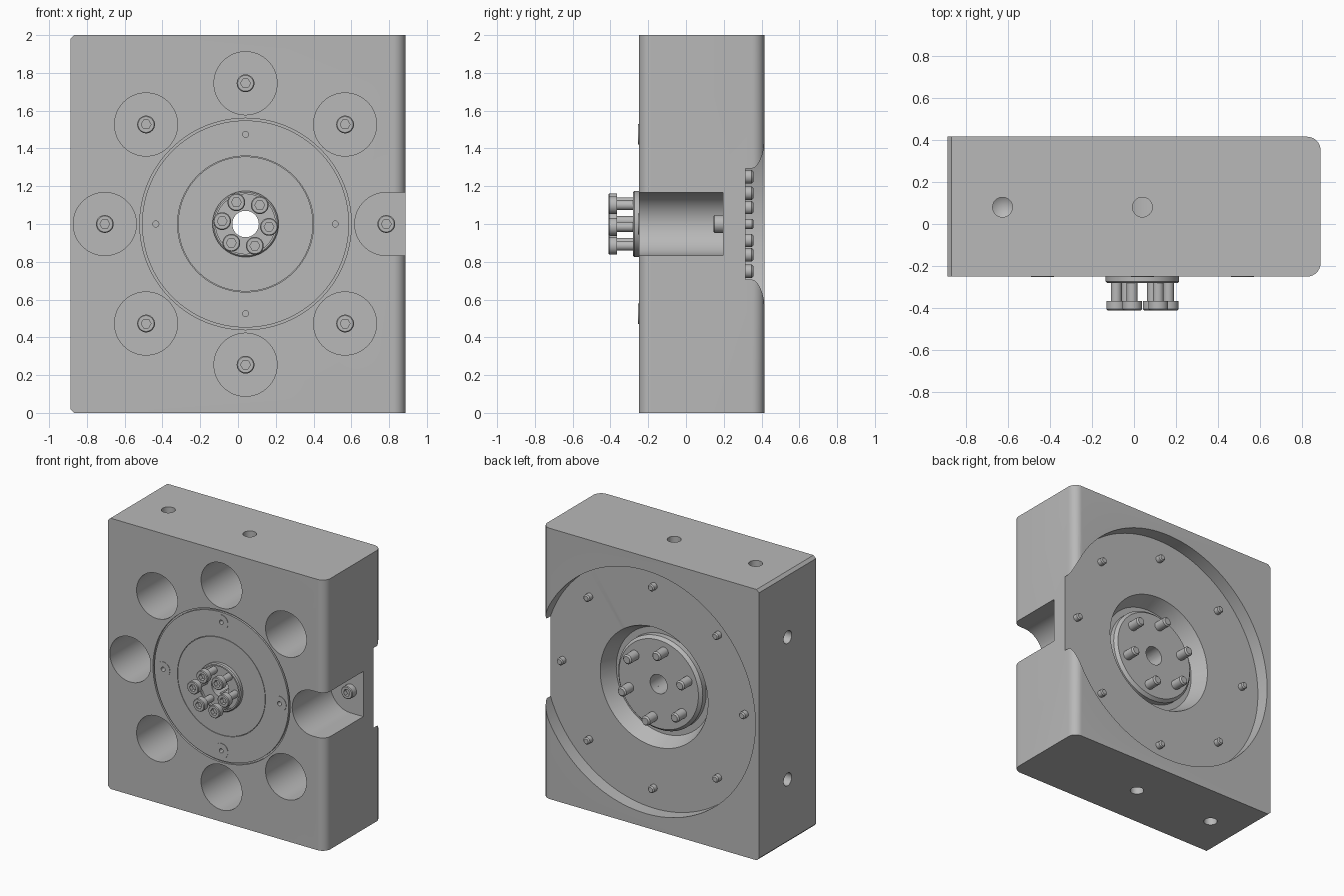
import bpy, bmesh, math
from mathutils import Vector, Matrix

if "Cube" in bpy.data.objects:
    bpy.data.objects.remove(bpy.data.objects["Cube"], do_unlink=True)

grey = bpy.data.materials.new("machined_grey")
grey.use_nodes = True
grey.diffuse_color = (0.48, 0.48, 0.48, 1)
grey.node_tree.nodes["Principled BSDF"].inputs["Base Color"].default_value = (0.48, 0.48, 0.48, 1)

CX, CZ = 0.04, 1.0                 # main axis
HALF, FRONT, BACK = 0.887, -0.25, 0.415
FLOOR, SEAT = 0.315, 0.195         # rear recess floor, bolt hole floor
Y = Vector((0, 1, 0))
parts = []


def add(name, bm):
    mesh = bpy.data.meshes.new(name)
    bmesh.ops.recalc_face_normals(bm, faces=bm.faces)
    bm.to_mesh(mesh)
    bm.free()
    mesh.materials.append(grey)
    obj = bpy.data.objects.new(name, mesh)
    bpy.context.collection.objects.link(obj)
    parts.append(obj)
    return obj


def lathe(name, profile, origin=(CX, 0, CZ), axis=Y, segs=48):
    """Revolve a closed (radius, distance) loop about an axis."""
    bm = bmesh.new()
    rings = []
    for i in range(segs):
        a = math.tau * i / segs
        rings.append([bm.verts.new((r * math.cos(a), r * math.sin(a), t)) for r, t in profile])
    n = len(profile)
    for i in range(segs):
        p, q = rings[i], rings[(i + 1) % segs]
        for j in range(n):
            k = (j + 1) % n
            if profile[j][0] or profile[k][0]:
                bm.faces.new((p[j], p[k], q[k], q[j]))
    bmesh.ops.remove_doubles(bm, verts=bm.verts, dist=1e-5)
    turn = axis.to_track_quat('Z', 'Y').to_matrix().to_4x4()
    bmesh.ops.transform(bm, matrix=Matrix.Translation(origin) @ turn, verts=bm.verts)
    return add(name, bm)


def rod(name, r, a, b, **kw):
    return lathe(name, [(0, a), (r, a), (r, b), (0, b)], **kw)


def cut(obj, cutters):
    for c in cutters:
        c.hide_render = True
        m = obj.modifiers.new("cut", 'BOOLEAN')
        m.operation, m.solver, m.object = 'DIFFERENCE', 'EXACT', c
    bpy.context.view_layer.update()
    dg = bpy.context.evaluated_depsgraph_get()
    mesh = bpy.data.meshes.new_from_object(obj.evaluated_get(dg))
    obj.modifiers.clear()
    obj.data = mesh
    for c in cutters:
        parts.remove(c)
        bpy.data.objects.remove(c, do_unlink=True)


def around(radius, count, start=0):
    for i in range(count):
        a = math.radians(start) + math.tau * i / count
        yield (CX + radius * math.cos(a), 0, CZ + radius * math.sin(a))


def screw(name, head, seat, end):
    """Socket head screw along y, head facing the front."""
    c = 0.008
    obj = lathe(name, [(0, head), (0.042, head), (0.047, head + 0.005), (0.047, seat),
                       (0.026, seat), (0.026, end - c), (0.026 - c, end), (0, end)],
                origin=(0, 0, 0), segs=32)
    cut(obj, [rod("socket", 0.026, head - 0.02, head + 0.03, origin=(0, 0, 0), segs=6)])
    return obj


def repeat(obj, places):
    for i, p in enumerate(places):
        o = obj
        if i:
            o = bpy.data.objects.new(obj.name + "_" + str(i + 1), obj.data)
            bpy.context.collection.objects.link(o)
            parts.append(o)
        o.location = p


# Housing block: rounded upright edges on one side, small chamfers on the other
bm = bmesh.new()
bmesh.ops.create_cube(bm, size=1)
for v in bm.verts:
    v.co = (v.co.x * 2 * HALF, BACK if v.co.y > 0 else FRONT, v.co.z * 2 + CZ)


def edges_along(axis, sign):
    return [e for e in bm.edges if all(v.co.x * sign > HALF - 0.01 for v in e.verts)
            and abs(e.verts[0].co[axis] - e.verts[1].co[axis]) > 0.1]


bmesh.ops.bevel(bm, geom=edges_along(2, 1), offset=0.065, segments=10, profile=0.5, affect='EDGES')
bmesh.ops.bevel(bm, geom=edges_along(1, -1), offset=0.02, segments=1, affect='EDGES')
housing = add("housing", bm)

cutters = []
# Large bolt pockets, the one nearest the rounded side opened into a slot
for i, p in enumerate(around(0.745, 8)):
    pocket = rod("pocket", 0.167, FRONT - 0.1, SEAT, origin=p, segs=64)
    if i == 0:
        for v in pocket.data.vertices:
            if v.co.x > p[0] + 0.001:
                v.co.x += 0.3
    cutters.append(pocket)
# Rear recess, tapered counterbore and centre bore
cutters.append(rod("recess", 0.897, FLOOR, BACK + 0.1, segs=128))
cutters.append(lathe("counterbore", [(0, 0.2), (0.39, 0.2), (0.44, FLOOR), (0.44, 0.36), (0, 0.36)], segs=96))
cutters.append(rod("bore", 0.07, FRONT - 0.1, BACK))
# Front ring grooves
for outer, width in ((0.56, 0.012), (0.36, 0.003)):
    inner = outer - width
    cutters.append(lathe("groove", [(inner, FRONT - 0.05), (outer, FRONT - 0.05),
                                    (outer, FRONT + 0.015), (inner, FRONT + 0.015)], segs=128))
# Small pin holes on the front
for p in around(0.475, 4):
    cutters.append(rod("pin_hole", 0.016, FRONT - 0.05, FRONT + 0.06, origin=p, segs=20))
# Drilled mounting holes with pointed ends
drill = [(0, -0.1), (0.047, -0.1), (0.047, 0.22), (0, 0.25)]
for x in (-0.625, CX):
    for z, d in ((0, 1), (2, -1)):
        cutters.append(lathe("drill", drill, (x, 0.08, z), Vector((0, 0, d)), 32))
for z in (0.475, 1.525):
    cutters.append(lathe("drill", drill, (-HALF, 0.08, z), Vector((1, 0, 0)), 32))
cut(housing, cutters)

# Thin raised pads around the pin holes
pad = lathe("pin_pad", [(0.016, FRONT), (0.055, FRONT), (0.055, FRONT - 0.003), (0.016, FRONT - 0.003)],
            origin=(0, 0, 0), segs=32)
repeat(pad, around(0.475, 4))

# Front hub with a raised lip
lathe("front_hub", [(0.07, FRONT + 0.02), (0.175, FRONT + 0.02), (0.175, -0.273), (0.168, -0.28),
                    (0.158, -0.28), (0.158, -0.265), (0.07, -0.265)], segs=64)

# Rear rotor disc
lathe("rear_rotor", [(0.07, 0.19), (0.345, 0.19), (0.345, 0.24), (0.325, 0.262), (0.07, 0.262)], segs=96)

# Screws
repeat(screw("hub_screw", -0.41, -0.365, -0.255), around(0.125, 6, 53))
repeat(screw("ring_screw", 0.146, SEAT, 0.358), around(0.745, 8))
stud = lathe("rotor_stud", [(0, 0.25), (0.035, 0.25), (0.035, 0.348), (0.025, 0.358), (0, 0.358)],
             origin=(0, 0, 0), segs=32)
repeat(stud, around(0.254, 6, 40))

# Smooth curved walls, keep machined edges crisp
bpy.ops.object.select_all(action='DESELECT')
for o in parts:
    o.select_set(True)
bpy.context.view_layer.objects.active = housing
bpy.ops.object.shade_smooth_by_angle(angle=math.radians(30))
